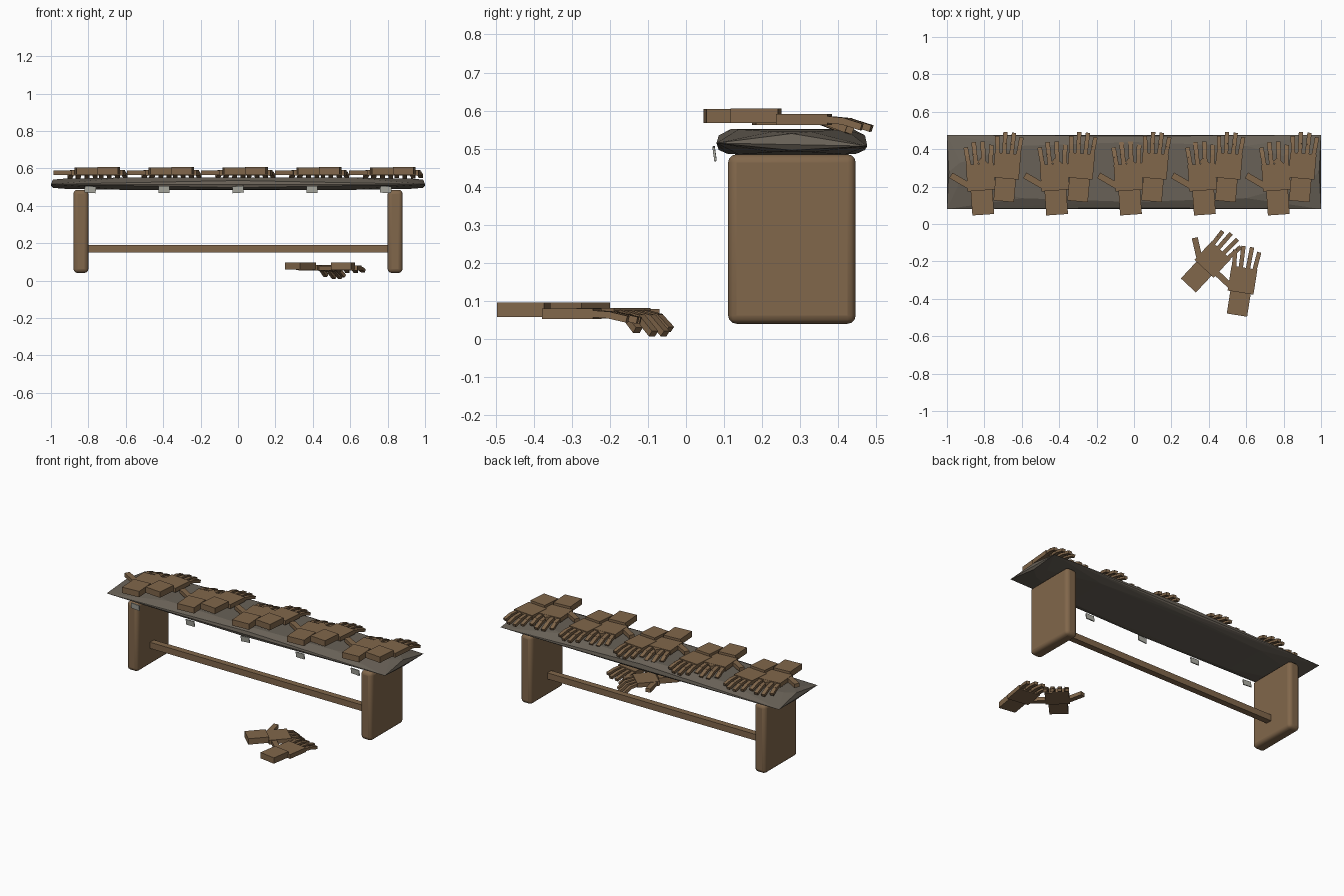
import bpy, bmesh
from math import radians
from mathutils import Matrix, Vector

if "Cube" in bpy.data.objects:
    bpy.data.objects.remove(bpy.data.objects["Cube"])


def material(name, rgb):
    m = bpy.data.materials.new(name)
    m.use_nodes = True
    m.diffuse_color = (*rgb, 1)
    bsdf = m.node_tree.nodes["Principled BSDF"]
    bsdf.inputs["Base Color"].default_value = (*rgb, 1)
    bsdf.inputs["Roughness"].default_value = 0.8
    return m


WOOD = material("brown wood", (0.22, 0.135, 0.07))
STONE = material("grey stone", (0.14, 0.12, 0.095))
TAG = material("pale tag", (0.43, 0.43, 0.38))


def finish(bm, name, mat):
    bmesh.ops.recalc_face_normals(bm, faces=bm.faces)
    mesh = bpy.data.meshes.new(name)
    bm.to_mesh(mesh)
    bm.free()
    mesh.materials.append(mat)
    ob = bpy.data.objects.new(name, mesh)
    bpy.context.collection.objects.link(ob)
    return ob


def add_box(bm, size, matrix):
    bmesh.ops.create_cube(bm, size=1, matrix=matrix @ Matrix.Diagonal((*size, 1)))


def turn(angle, axis):
    return Matrix.Rotation(radians(angle), 4, axis)


def box(name, mat, size, loc, rot=Matrix()):
    bm = bmesh.new()
    add_box(bm, size, Matrix.Translation(loc) @ rot)
    return finish(bm, name, mat)


# Slab with thin corners and rough, swelling faces
bm = bmesh.new()
mid = Vector((0, 0.278, 0))
for sx in (-1, 1):
    for sy, z in ((-1, 0.515), (1, 0.507)):
        bm.verts.new(mid + Vector((sx, sy * 0.198, z)))
    for x, y, top in ((0.99, 0, 0.54), (0.93, 0.05, 0.545), (0.6, 0.14, 0.551)):
        for sy in (-1, 1):
            bm.verts.new(mid + Vector((sx * x, sy * y, top)))
            bm.verts.new(mid + Vector((sx * x, sy * y, 1.036 - top)))
for sy in (-1, 1):
    for y, z in ((0.16, 0.552), (0.192, 0.535), (0.192, 0.497), (0.17, 0.487)):
        bm.verts.new(mid + Vector((0, sy * y, z)))
hull = bmesh.ops.convex_hull(bm, input=bm.verts)
bmesh.ops.delete(bm, geom=list({v for v in hull["geom_interior"]
                                if isinstance(v, bmesh.types.BMVert)}), context="VERTS")
finish(bm, "table_top", STONE)

# Rounded panel legs and the rail between them
for side, x in (("right", -0.84), ("left", 0.84)):
    leg = box(side + "_leg", WOOD, (0.08, 0.335, 0.445), (x, 0.278, 0.263))
    bevel = leg.modifiers.new("rounding", "BEVEL")
    bevel.width = 0.022
    bevel.segments = 3
    bpy.context.view_layer.objects.active = leg
    leg.select_set(True)
    bpy.ops.object.shade_smooth_by_angle(angle=radians(40))
    leg.select_set(False)
box("rail", WOOD, (1.66, 0.04, 0.04), (0, 0.26, 0.17))

# Small tags hanging along the front edge
for i, tilt in enumerate((4, 0, -4, 0, 3)):
    box(f"tag_{i + 1}", TAG, (0.06, 0.006, 0.036), (-0.79 + i * 0.395, 0.075, 0.487),
        turn(tilt, "Y") @ turn(8, "X"))


# Blocky hand: wrist, palm, four drooping fingers and a thumb
def hand(name, loc, angle, droop, scale=1.0):
    bm = bmesh.new()
    base = Matrix.Translation(loc) @ turn(angle, "Z") @ Matrix.Diagonal((scale, scale, 1, 1))
    add_box(bm, (0.14, 0.135, 0.028), base)
    add_box(bm, (0.11, 0.125, 0.038), base @ Matrix.Translation((0, -0.127, 0.01)))
    for x, splay, length in ((-0.055, 6, 0.09), (-0.019, 2, 0.115),
                             (0.019, -2, 0.115), (0.055, -6, 0.095)):
        joint = base @ Matrix.Translation((x, 0.062, 0)) @ turn(splay, "Z")
        for bend in (0.6, 1.3):
            joint = joint @ turn(-droop * bend / 1.2, "X")
            add_box(bm, (0.023, length / 2 + 0.008, 0.018),
                    joint @ Matrix.Translation((0, length / 4, 0)))
            joint = joint @ Matrix.Translation((0, length / 2, 0))
    thumb = base @ Matrix.Translation((-0.06, -0.04, 0)) @ turn(56, "Z")
    add_box(bm, (0.032, 0.115, 0.024), thumb @ Matrix.Translation((0, 0.05, 0)))
    finish(bm, name, WOOD)


# Pairs of hands resting on the slab
for i in range(5):
    x = -0.79 + i * 0.395
    hand(f"near_hand_{i + 1}", (x - 0.03, 0.25, 0.576), 4, 14, 1.06)
    hand(f"far_hand_{i + 1}", (x + 0.11, 0.31, 0.577), -5, 11)

# Pair of hands lying in front
hand("loose_hand_right", (0.42, -0.19, 0.068), -43, 26)
hand("loose_hand_left", (0.58, -0.30, 0.067), -9, 8)
